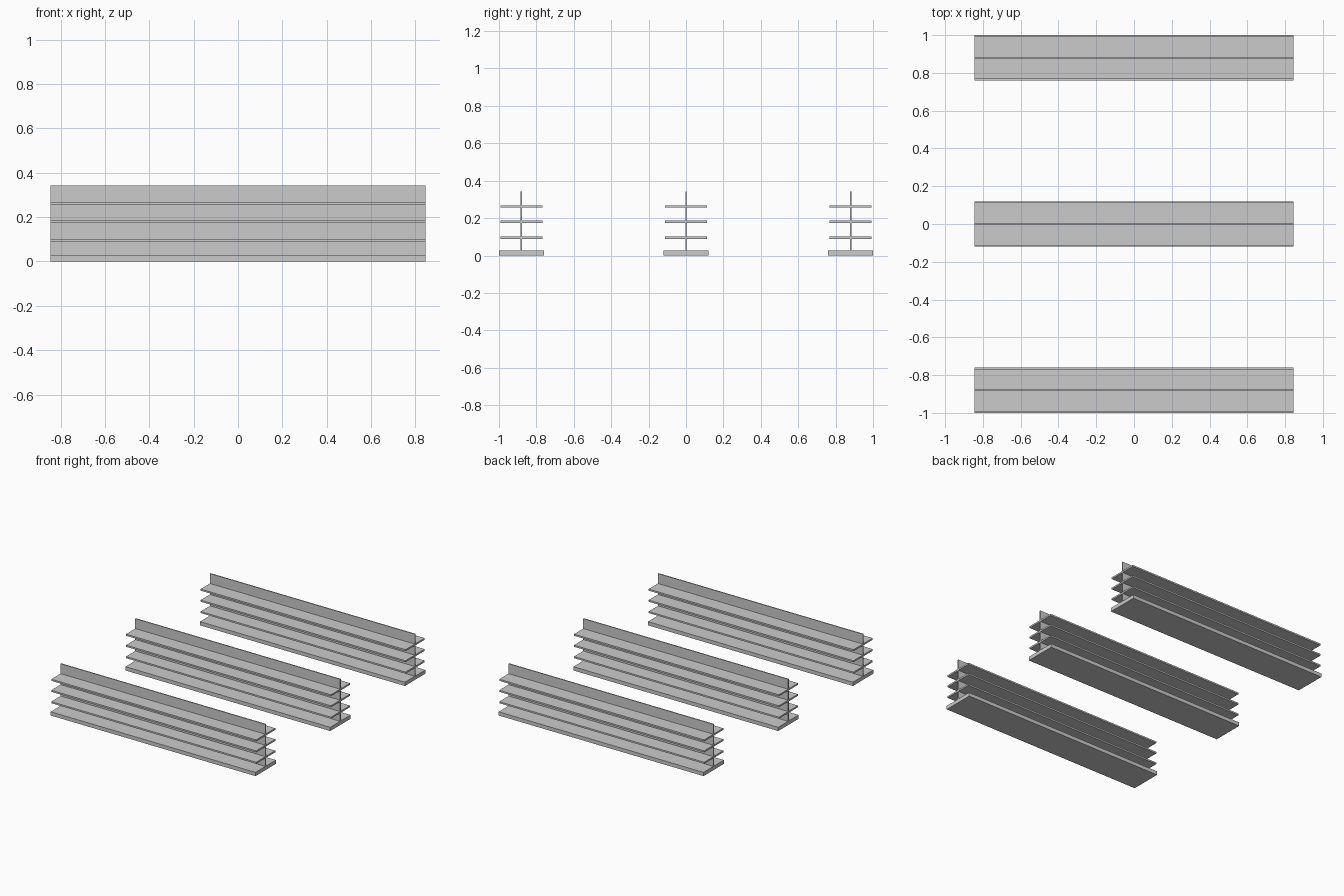
import bpy

if "Cube" in bpy.data.objects:
    bpy.data.objects.remove(bpy.data.objects["Cube"])

LENGTH = 1.69          # along x
UNIT_SPACING = 0.88    # between shelving units along y
PANEL_T = 0.008        # upright panel thickness


def box(name, y0, y1, z0, z1):
    """Full-length box spanning the given y and z ranges."""
    bpy.ops.mesh.primitive_cube_add(size=1, location=(0, (y0 + y1) / 2, (z0 + z1) / 2))
    ob = bpy.context.object
    ob.name = name
    ob.scale = (LENGTH, y1 - y0, z1 - z0)
    bpy.ops.object.transform_apply(location=False, rotation=False, scale=True)
    return ob


for label, yc in (("front", -UNIT_SPACING), ("middle", 0), ("rear", UNIT_SPACING)):
    # plinth and central upright panel
    box(f"{label}_base", yc - 0.12, yc + 0.12, 0, 0.028)
    box(f"{label}_panel", yc - PANEL_T / 2, yc + PANEL_T / 2, 0.028, 0.342)

    # shelves on both sides of the panel
    for i, z in enumerate((0.095, 0.18, 0.262), 1):
        for side, s in (("near", -1), ("far", 1)):
            ya, yb = sorted((yc + s * PANEL_T / 2, yc + s * 0.113))
            box(f"{label}_shelf_{i}_{side}", ya, yb, z - 0.006, z + 0.006)
